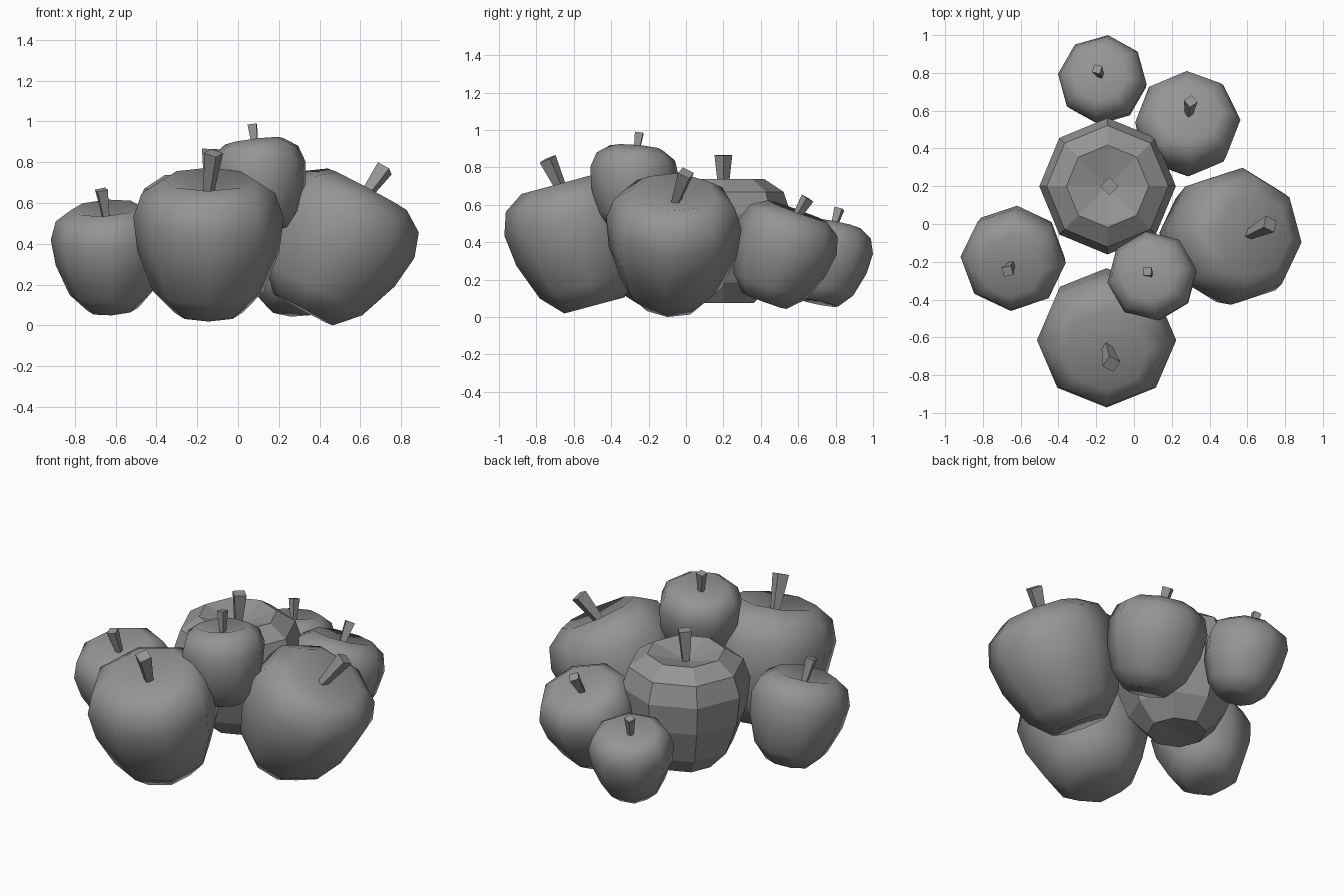
import bpy, bmesh, math
from mathutils import Vector, Matrix

cube = bpy.data.objects.get("Cube")
if cube:
    bpy.data.objects.remove(cube, do_unlink=True)

grey = bpy.data.materials.new("plain_grey")
grey.use_nodes = True
grey.diffuse_color = (0.3, 0.3, 0.3, 1)
grey.node_tree.nodes["Principled BSDF"].inputs["Base Color"].default_value = (0.3, 0.3, 0.3, 1)

SIDES = 8
PIVOT = 0.48      # height of the widest girth above the base
# Radius and height of each ring, base to rim
PROFILE = [(0.165, 0), (0.27, 0.11), (0.345, 0.31), (0.365, 0.48), (0.325, 0.6), (0.22, 0.67)]
BASE_DIP, STEM_DIP = 0.02, 0.61


def finish(bm, name, smooth):
    bmesh.ops.recalc_face_normals(bm, faces=bm.faces)
    for f in bm.faces:
        f.smooth = smooth
    mesh = bpy.data.meshes.new(name)
    bm.to_mesh(mesh)
    bm.free()
    mesh.materials.append(grey)
    obj = bpy.data.objects.new(name, mesh)
    bpy.context.collection.objects.link(obj)
    return obj


def apple(name, centre, size, lean, twist, tip, smooth=True):
    """Lathed eight-sided fruit leaning by (x, y) degrees, with a flared square stem."""
    direction = Vector((lean[0], lean[1], 0))
    tilt = Matrix.Identity(4)
    if direction.length > 0:
        axis = Vector((0, 0, 1)).cross(direction.normalized())
        tilt = Matrix.Rotation(math.radians(direction.length), 4, axis)
    place = (Matrix.Translation(centre) @ tilt
             @ Matrix.Rotation(math.radians(twist), 4, 'Z')
             @ Matrix.Scale(size, 4) @ Matrix.Translation((0, 0, -PIVOT)))

    # Body
    bm = bmesh.new()
    rings = []
    for r, z in PROFILE:
        angles = [math.tau * i / SIDES for i in range(SIDES)]
        rings.append([bm.verts.new((r * math.cos(a), r * math.sin(a), z)) for a in angles])
    bottom = bm.verts.new((0, 0, BASE_DIP))
    top = bm.verts.new((0, 0, STEM_DIP))
    for i in range(SIDES):
        j = (i + 1) % SIDES
        for low, high in zip(rings, rings[1:]):
            bm.faces.new((low[i], low[j], high[j], high[i]))
        bm.faces.new((rings[0][j], rings[0][i], bottom))
        bm.faces.new((rings[-1][i], rings[-1][j], top))
    bm.transform(place)
    finish(bm, name, smooth)

    # Stem, from the dip to the tip
    start = place @ Vector((0, 0, STEM_DIP - 0.02))
    along = Vector(tip) - start
    bm = bmesh.new()
    bmesh.ops.create_cone(bm, cap_ends=True, segments=4, radius1=0.025 * size,
                          radius2=0.048 * size, depth=along.length)
    bm.transform(Matrix.Translation(start + along / 2) @ along.to_track_quat('Z', 'Y').to_matrix().to_4x4())
    finish(bm, name + "_stem", False)


apple("middle_apple", (-0.14, 0.2, 0.55), 0.99, (0, 0), 0, (-0.13, 0.2, 0.865), smooth=False)
apple("front_apple", (-0.145, -0.615, 0.53), 1.01, (0, -15), 0, (-0.12, -0.74, 0.845))
apple("left_apple", (0.545, -0.065, 0.5), 1.0, (28, 2), -6, (0.72, 0.0, 0.77))
apple("top_apple", (0.095, -0.275, 0.78), 0.655, (-7, 5), 8, (0.07, -0.25, 0.985))
apple("right_apple", (-0.64, -0.19, 0.435), 0.765, (-4, -14), -3, (-0.67, -0.25, 0.665))
apple("back_left_apple", (0.285, 0.545, 0.43), 0.765, (3, 20), 2, (0.3, 0.65, 0.635))
apple("back_right_apple", (-0.168, 0.768, 0.38), 0.65, (-5, 11), -7, (-0.195, 0.82, 0.58))
